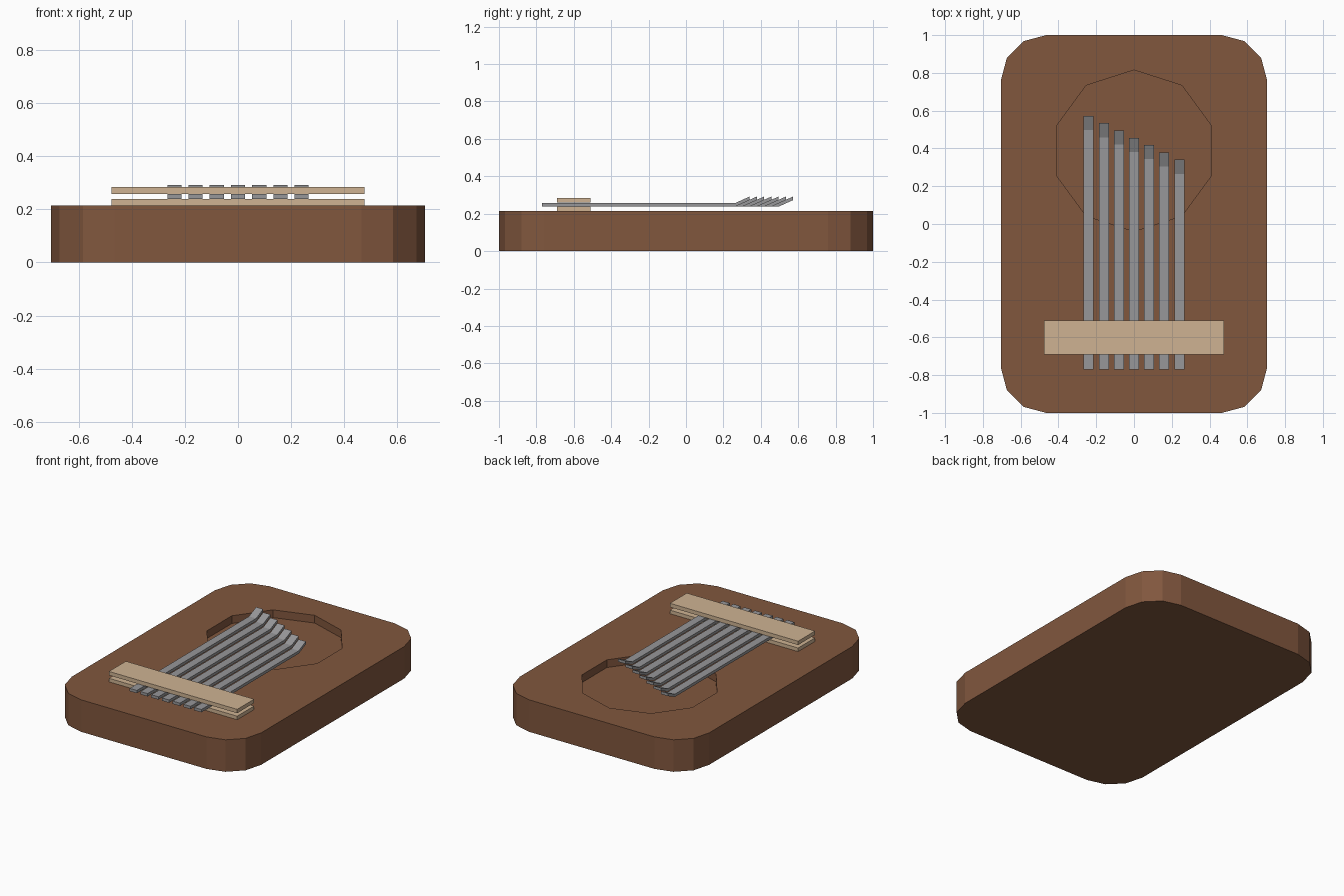
import bpy, bmesh, math

if "Cube" in bpy.data.objects:
    bpy.data.objects.remove(bpy.data.objects["Cube"])


def material(name, color):
    m = bpy.data.materials.new(name)
    m.diffuse_color = (*color, 1)
    m.use_nodes = True
    m.node_tree.nodes["Principled BSDF"].inputs["Base Color"].default_value = m.diffuse_color
    return m


def link(name, bm, mat=None):
    bmesh.ops.recalc_face_normals(bm, faces=bm.faces)
    me = bpy.data.meshes.new(name)
    bm.to_mesh(me)
    bm.free()
    ob = bpy.data.objects.new(name, me)
    bpy.context.collection.objects.link(ob)
    if mat:
        me.materials.append(mat)
    return ob


def prism(name, points, push, mat=None):
    """Extrude a closed outline of 3D points along a vector."""
    bm = bmesh.new()
    face = bm.faces.new([bm.verts.new(p) for p in points])
    ext = bmesh.ops.extrude_face_region(bm, geom=[face])
    moved = [v for v in ext["geom"] if isinstance(v, bmesh.types.BMVert)]
    bmesh.ops.translate(bm, verts=moved, vec=push)
    return link(name, bm, mat)


dark_wood = material("dark_wood", (0.22, 0.095, 0.048))
pale_wood = material("pale_wood", (0.62, 0.45, 0.29))
metal = material("metal", (0.31, 0.31, 0.32))
TOP = 0.215

# Rounded soundboard body
R, outline = 0.24, []
for q, (sx, sy) in enumerate([(1, 1), (-1, 1), (-1, -1), (1, -1)]):
    for i in range(4):
        a = math.radians(90 * q + 30 * i)
        outline.append((sx * (0.705 - R) + R * math.cos(a),
                        sy * (1 - R) + R * math.sin(a), 0))
body = prism("body", outline, (0, 0, TOP), dark_wood)

# Ten-sided recess cut into the top
DEPTH = 0.052
ring = [(0.431 * math.sin(math.tau * i / 10), 0.388 + 0.427 * math.cos(math.tau * i / 10), TOP - DEPTH)
        for i in range(10)]
cutter = prism("recess_cutter", ring, (0, 0, DEPTH + 0.1), dark_wood)
cutter.hide_render = True
cutter.hide_set(True)
cut = body.modifiers.new("recess", "BOOLEAN")
cut.object = cutter
cut.solver = "EXACT"

# Lower and upper clamp bars
for name, z0, z1 in (("lower_bar", TOP, 0.239), ("upper_bar", 0.259, 0.285)):
    prism(name, [(-0.477, -0.69, z0), (0.477, -0.69, z0), (0.477, -0.51, z0), (-0.477, -0.51, z0)],
          (0, 0, z1 - z0), pale_wood)

# Seven metal tines with upturned tips, shortening to the right
W, Z0, Z1, LIFT = 0.053, 0.239, 0.258, 0.034
for i in range(7):
    x = -0.24 + 0.08 * i - W / 2
    tip = 0.573 - 0.0388 * i
    bend = tip - 0.075
    side = [(-0.77, Z0), (bend, Z0), (tip, Z0 + LIFT), (tip, Z1 + LIFT), (bend, Z1), (-0.77, Z1)]
    prism(f"tine_{i + 1}", [(x, y, z) for y, z in side], (W, 0, 0), metal)
